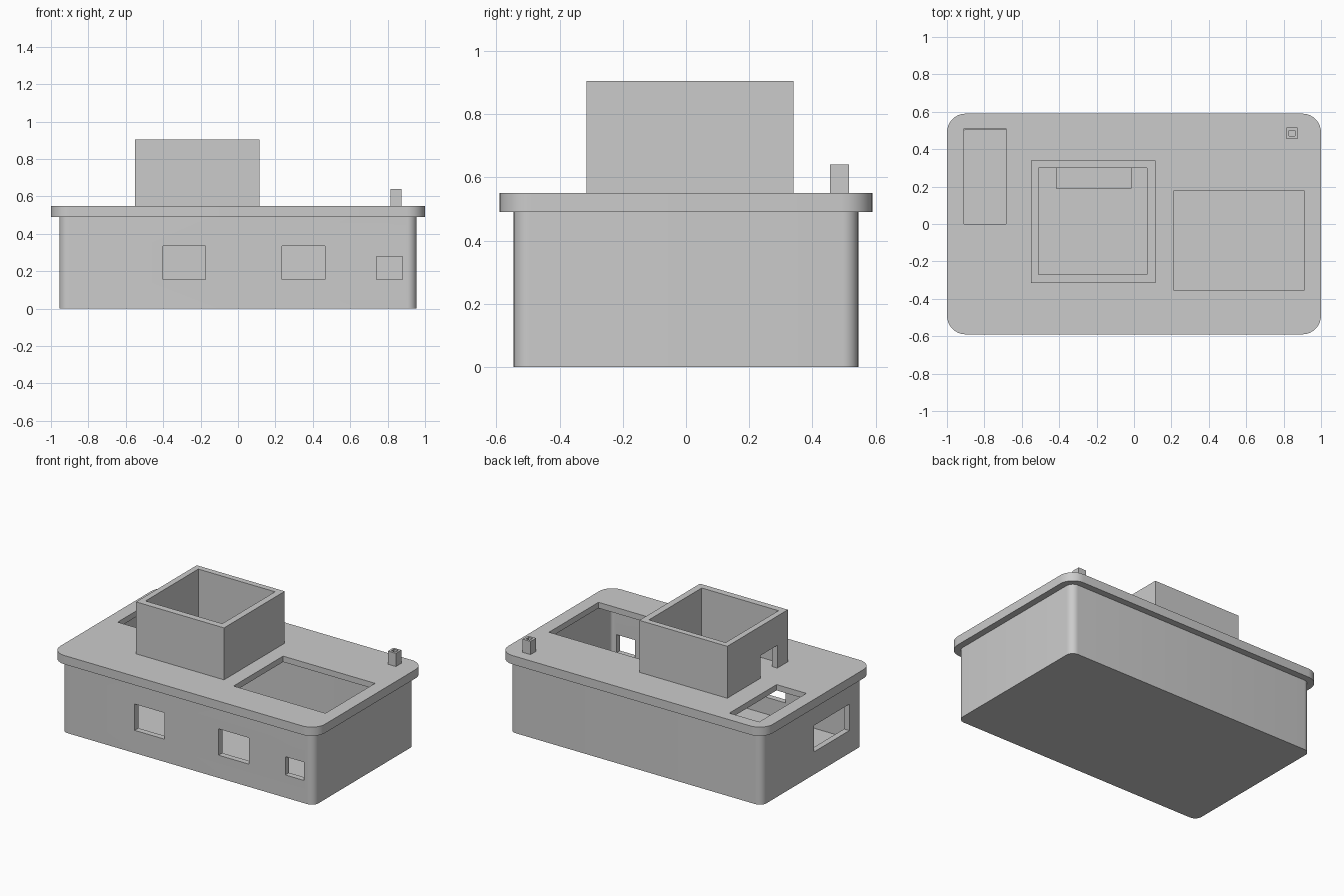
import bpy, bmesh, math

if "Cube" in bpy.data.objects:
    bpy.data.objects.remove(bpy.data.objects["Cube"])

grey = bpy.data.materials.new("light grey plastic")
grey.diffuse_color = (0.6, 0.6, 0.6, 1)
grey.use_nodes = True
grey.node_tree.nodes["Principled BSDF"].inputs["Base Color"].default_value = grey.diffuse_color


def prism(name, x0, x1, y0, y1, z0, z1, r=0.0):
    """Upright box, optionally with rounded vertical corners."""
    pts = []
    corners = [(x1, y1, -1, -1), (x0, y1, 1, -1), (x0, y0, 1, 1), (x1, y0, -1, 1)]
    for i, (x, y, sx, sy) in enumerate(corners):
        if r == 0:
            pts.append((x, y))
            continue
        for k in range(9):
            a = (i + k / 8) * math.pi / 2
            pts.append((x + sx * r + r * math.cos(a), y + sy * r + r * math.sin(a)))
    bm = bmesh.new()
    face = bm.faces.new([bm.verts.new((x, y, z0)) for x, y in pts])
    top = bmesh.ops.extrude_face_region(bm, geom=[face])["geom"]
    bmesh.ops.translate(bm, vec=(0, 0, z1 - z0),
                        verts=[v for v in top if isinstance(v, bmesh.types.BMVert)])
    bmesh.ops.recalc_face_normals(bm, faces=bm.faces)
    mesh = bpy.data.meshes.new(name)
    bm.to_mesh(mesh)
    bm.free()
    mesh.materials.append(grey)
    ob = bpy.data.objects.new(name, mesh)
    bpy.context.collection.objects.link(ob)
    return ob


def cut(ob, *boxes):
    """Subtract each box (prism arguments) from the object."""
    bpy.context.view_layer.objects.active = ob
    for box in boxes:
        cutter = prism("cutter", *box)
        mod = ob.modifiers.new("cut", 'BOOLEAN')
        mod.operation, mod.solver, mod.object = 'DIFFERENCE', 'EXACT', cutter
        bpy.ops.object.modifier_apply(modifier=mod.name)
        bpy.data.objects.remove(cutter)


# Open case with port windows in the front and left walls
case = prism("case", -0.955, 0.955, -0.545, 0.545, 0, 0.51, 0.05)
cut(case,
    (-0.915, 0.915, -0.505, 0.505, 0.04, 0.6, 0.02),
    (-0.40, -0.175, -0.6, -0.45, 0.155, 0.335),
    (0.235, 0.465, -0.6, -0.45, 0.155, 0.335),
    (0.74, 0.88, -0.6, -0.45, 0.155, 0.28),
    (-1.0, -0.85, -0.40, -0.02, 0.155, 0.335))

# Overhanging lid: recess below, then side opening, display, tower slot, post hole
lid = prism("lid", -1, 1, -0.59, 0.59, 0.49, 0.55, 0.1)
cut(lid,
    (-0.955, 0.955, -0.545, 0.545, 0.4, 0.51, 0.05),
    (-0.91, -0.685, 0.0, 0.51, 0.4, 0.6),
    (0.215, 0.91, -0.355, 0.18, 0.4, 0.6),
    (-0.415, -0.015, 0.19, 0.30, 0.4, 0.6),
    (0.83, 0.86, 0.47, 0.50, 0.4, 0.6))

# Square open tower with a cable notch in its left wall
tower = prism("tower", -0.55, 0.115, -0.315, 0.34, 0.55, 0.905)
cut(tower,
    (-0.51, 0.07, -0.27, 0.30, 0.5, 1.0),
    (-0.6, -0.45, -0.20, -0.02, 0.5, 0.705))

# Small hollow post
post = prism("post", 0.815, 0.875, 0.455, 0.515, 0.55, 0.64)
cut(post, (0.83, 0.86, 0.47, 0.50, 0.5, 0.7))

# Smooth only the rounded corners
for ob in (case, lid, tower, post):
    bpy.ops.object.select_all(action='DESELECT')
    ob.select_set(True)
    bpy.context.view_layer.objects.active = ob
    bpy.ops.object.shade_smooth_by_angle(angle=math.radians(30))
